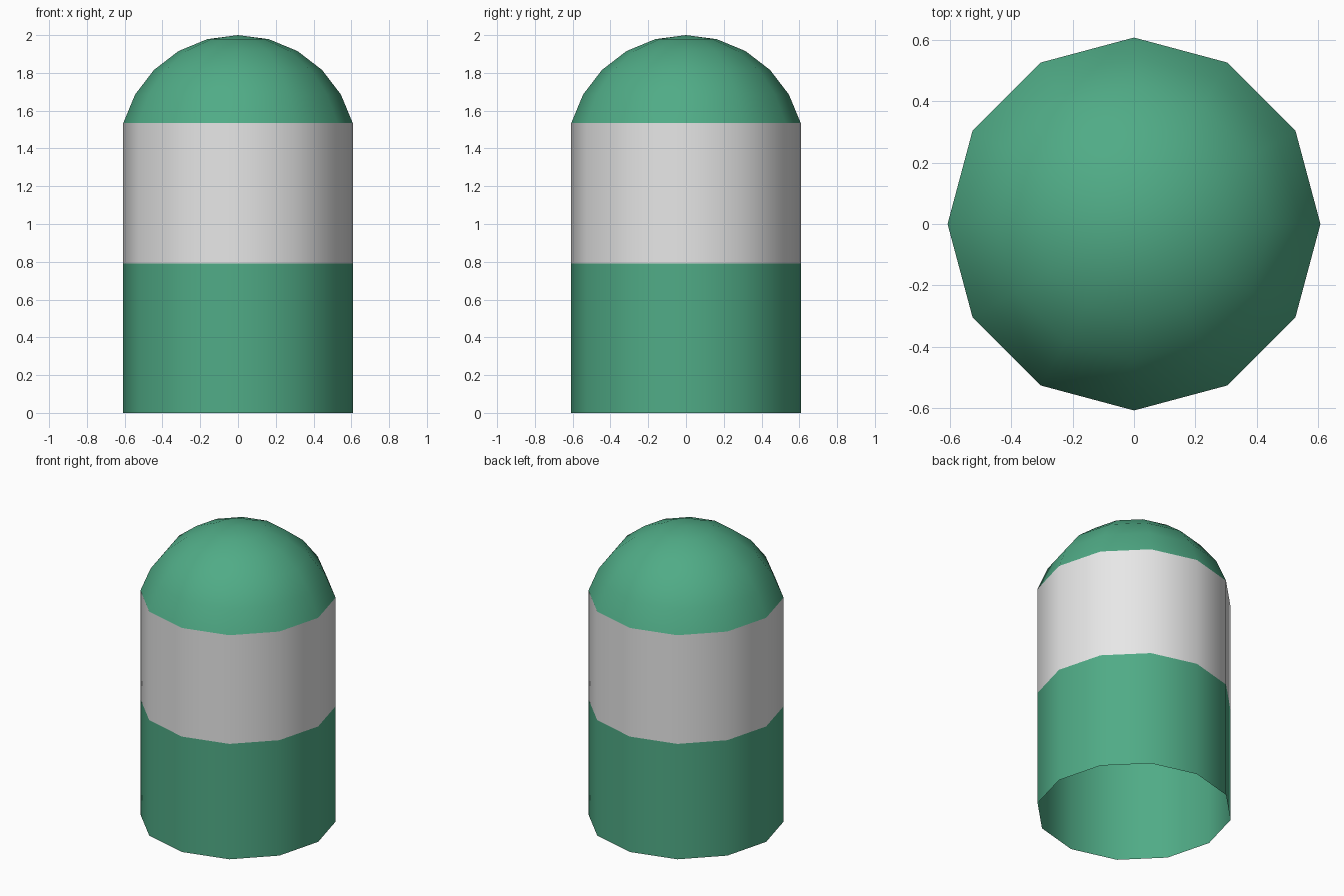
import bpy
import bmesh
from math import sin, cos, pi, radians

cube = bpy.data.objects.get("Cube")
if cube:
    bpy.data.objects.remove(cube)

SIDES = 12
DOME_R = 0.629
WALL_R = DOME_R * sin(radians(75))
DOME_BASE = 2 - DOME_R * (1 - cos(radians(75)))
BAND_BASE = 0.79


def make_material(name, color):
    mat = bpy.data.materials.new(name)
    mat.use_nodes = True
    mat.diffuse_color = color
    mat.node_tree.nodes["Principled BSDF"].inputs["Base Color"].default_value = color
    return mat


def revolve(name, profile, mat):
    """Open surface of revolution; a zero radius makes a pole."""
    bm = bmesh.new()
    rings = []
    for r, z in profile:
        count = SIDES if r > 0 else 1
        rings.append([bm.verts.new((r * cos(2 * pi * i / SIDES),
                                    r * sin(2 * pi * i / SIDES), z))
                      for i in range(count)])
    for low, high in zip(rings, rings[1:]):
        for i in range(SIDES):
            j = (i + 1) % SIDES
            if len(high) == 1:
                bm.faces.new((low[i], low[j], high[0]))
            else:
                bm.faces.new((low[i], low[j], high[j], high[i]))
    mesh = bpy.data.meshes.new(name)
    bm.to_mesh(mesh)
    bm.free()
    mesh.materials.append(mat)
    obj = bpy.data.objects.new(name, mesh)
    bpy.context.collection.objects.link(obj)
    bpy.ops.object.select_all(action='DESELECT')
    obj.select_set(True)
    bpy.context.view_layer.objects.active = obj
    bpy.ops.object.shade_smooth_by_angle(angle=radians(45))
    return obj


green = make_material("sea green", (0.08, 0.41, 0.24, 1))
white = make_material("pale grey", (0.8, 0.8, 0.8, 1))

# Lower wall, open underneath
revolve("lower_body", [(WALL_R, 0), (WALL_R, BAND_BASE)], green)

# Pale middle band
revolve("middle_band", [(WALL_R, BAND_BASE), (WALL_R, DOME_BASE)], white)

# Domed top, stepping up to the pole
dome = [(DOME_R * sin(radians(a)), 2 - DOME_R * (1 - cos(radians(a))))
        for a in range(75, -1, -15)]
revolve("dome_top", dome, green)
